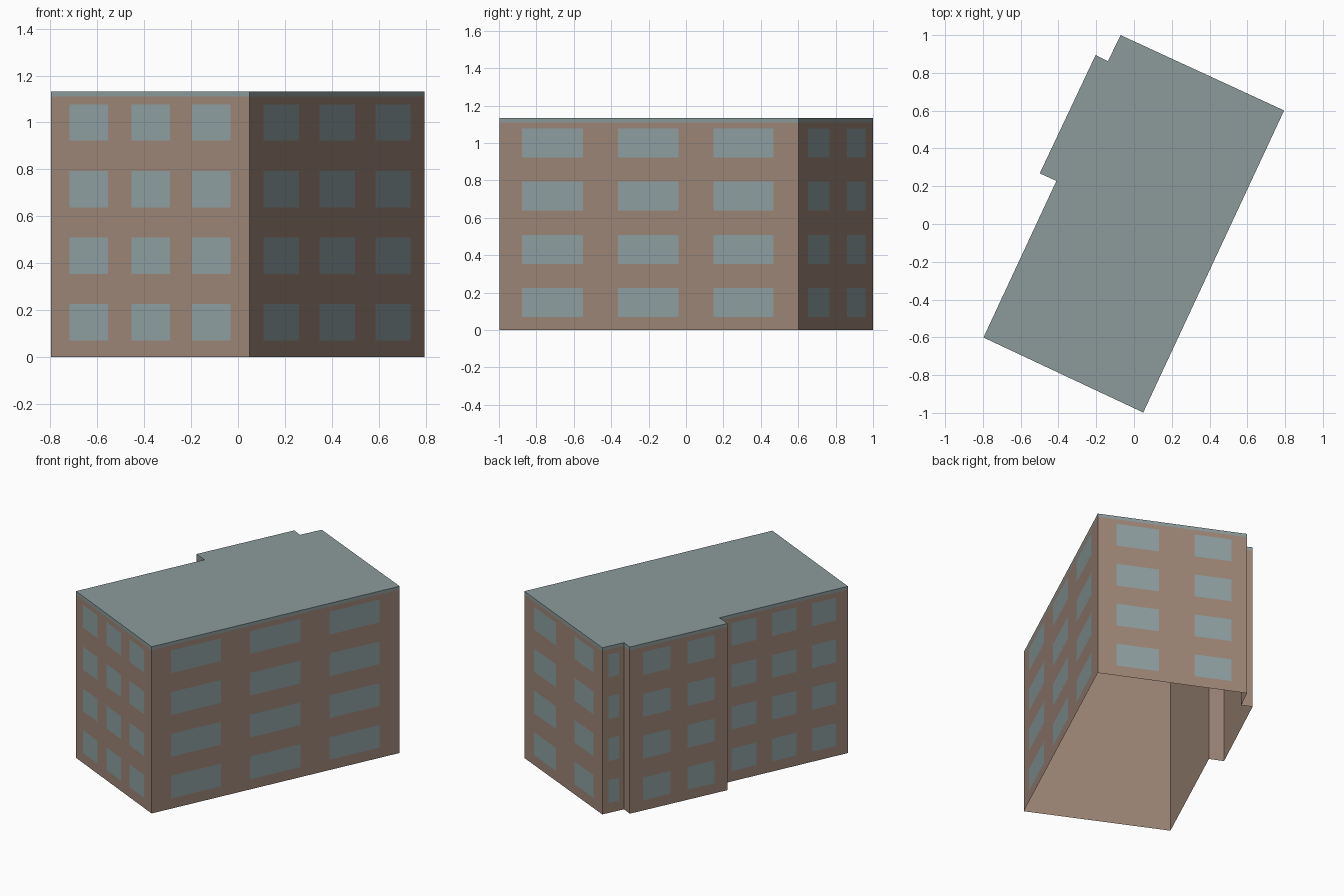
import bpy
from mathutils import Vector

cube = bpy.data.objects.get("Cube")
if cube:
    bpy.data.objects.remove(cube, do_unlink=True)


def material(name, rgb):
    mat = bpy.data.materials.new(name)
    mat.use_nodes = True
    mat.diffuse_color = (*rgb, 1)
    mat.node_tree.nodes["Principled BSDF"].inputs["Base Color"].default_value = (*rgb, 1)
    return mat


def add_mesh(name, verts, faces, mat):
    mesh = bpy.data.meshes.new(name)
    mesh.from_pydata(verts, [], faces)
    mesh.materials.append(mat)
    obj = bpy.data.objects.new(name, mesh)
    bpy.context.collection.objects.link(obj)
    return obj


brick = material("tan_brick", (0.34, 0.24, 0.185))
slate = material("grey_green_roof", (0.262, 0.33, 0.325))
glass = material("blue_grey_glass", (0.274, 0.352, 0.358))

HEIGHT, EAVES = 1.133, 1.11
STOREYS = 4
SILL, HEAD = 0.07, 0.225          # window bottom and top within a storey
PITCH = 0.284                     # storey height

# Footprint corners, anticlockwise from the left end of the front wall
footprint = [Vector(p) for p in (
    (-0.797, -0.601), (0.049, -0.998), (0.795, 0.601), (-0.071, 1.0),
    (-0.138, 0.862), (-0.203, 0.895), (-0.499, 0.268), (-0.411, 0.228))]
count = len(footprint)


def ring(z):
    return [(p.x, p.y, z) for p in footprint]


def sides():
    return [(i, (i + 1) % count, (i + 1) % count + count, i + count) for i in range(count)]


# Outer walls, open underneath
add_mesh("walls", ring(0) + ring(EAVES), sides(), brick)

# Flat roof with its edge band
add_mesh("roof", ring(EAVES) + ring(HEIGHT),
         sides() + [tuple(range(count, 2 * count))], slate)

# Window columns: wall index and start/end fractions along that wall
columns = {
    "front_windows": (0, ((0.094, 0.288), (0.406, 0.6), (0.712, 0.906))),
    "long_side_windows": (1, ((0.077, 0.28), (0.397, 0.6), (0.717, 0.918))),
    "back_windows": (2, ((0.125, 0.41), (0.645, 0.893))),
    "narrow_windows": (3, ((0.27, 0.77),)),
    "bay_windows": (5, ((0.133, 0.418), (0.59, 0.867))),
    "short_side_windows": (7, ((0.094, 0.289), (0.406, 0.6), (0.719, 0.906))),
}

# Window panes sit just proud of each wall
for name, (wall, spans) in columns.items():
    a, b = footprint[wall], footprint[(wall + 1) % count]
    along = (b - a).normalized()
    out = Vector((along.y, -along.x)) * 0.002
    verts, faces = [], []
    for storey in range(STOREYS):
        low, high = SILL + storey * PITCH, HEAD + storey * PITCH
        for start, end in spans:
            p, q = a.lerp(b, start) + out, a.lerp(b, end) + out
            base = len(verts)
            verts += [(p.x, p.y, low), (q.x, q.y, low), (q.x, q.y, high), (p.x, p.y, high)]
            faces.append(tuple(range(base, base + 4)))
    add_mesh(name, verts, faces, glass)
